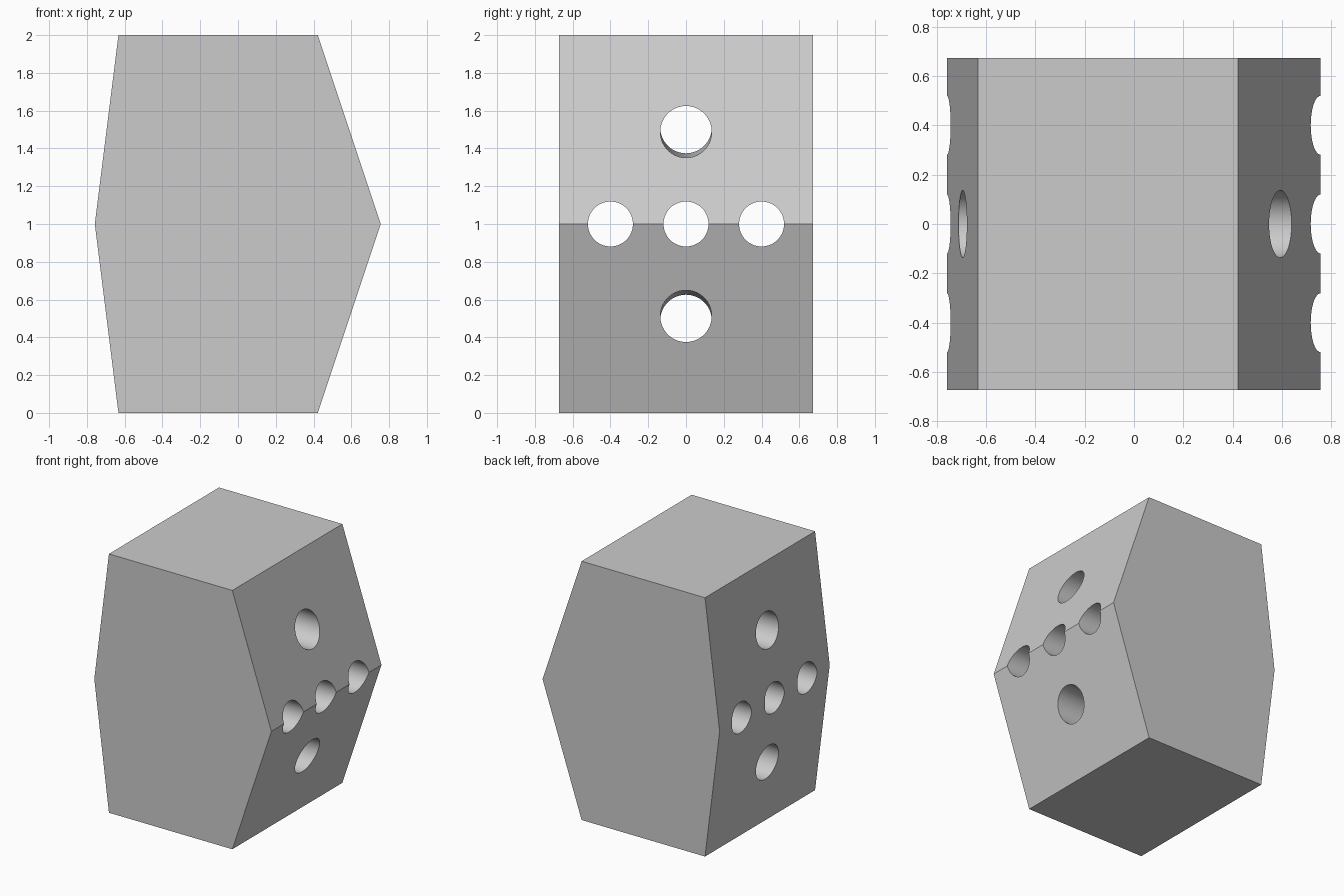
import bpy
import bmesh
import math
from mathutils import Vector

cube = bpy.data.objects.get("Cube")
if cube:
    bpy.data.objects.remove(cube, do_unlink=True)

HALF_DEPTH = 0.672

grey = bpy.data.materials.new("light grey")
grey.use_nodes = True
grey.diffuse_color = (0.6, 0.6, 0.6, 1)
grey.node_tree.nodes["Principled BSDF"].inputs["Base Color"].default_value = grey.diffuse_color


def extruded_block(name, profile):
    """Extrude an x-z profile along y."""
    bm = bmesh.new()
    face = bm.faces.new([bm.verts.new((x, -HALF_DEPTH, z)) for x, z in profile])
    ext = bmesh.ops.extrude_face_region(bm, geom=[face])["geom"]
    moved = [v for v in ext if isinstance(v, bmesh.types.BMVert)]
    bmesh.ops.translate(bm, verts=moved, vec=(0, 2 * HALF_DEPTH, 0))
    bmesh.ops.recalc_face_normals(bm, faces=bm.faces)
    mesh = bpy.data.meshes.new(name)
    bm.to_mesh(mesh)
    bm.free()
    mesh.materials.append(grey)
    obj = bpy.data.objects.new(name, mesh)
    bpy.context.collection.objects.link(obj)
    return obj


def drill(block, start, end, radius):
    """Cut a round hole along the line through two points."""
    start, end = Vector(start), Vector(end)
    axis = end - start
    bpy.ops.mesh.primitive_cylinder_add(
        vertices=96, radius=radius, depth=axis.length * 2,
        location=(start + end) / 2,
        rotation=axis.to_track_quat("Z", "Y").to_euler())
    cutter = bpy.context.object
    cutter.name = "hole_cutter"
    cutter.hide_render = True
    cutter.data.materials.append(grey)
    cut = block.modifiers.new("hole", "BOOLEAN")
    cut.operation = "DIFFERENCE"
    cut.solver = "EXACT"
    cut.object = cutter
    bpy.context.view_layer.objects.active = block
    bpy.ops.object.modifier_apply(modifier=cut.name)
    bpy.data.objects.remove(cutter, do_unlink=True)


# Six-sided block, ridged on both sides
block = extruded_block("drilled_block", [
    (-0.633, 0), (0.422, 0), (0.756, 1), (0.422, 2), (-0.633, 2), (-0.758, 1)])

# Row of three level holes along the ridges
for y in (-0.4, 0, 0.4):
    drill(block, (-0.75, y, 1), (0.75, y, 1), 0.119)

# Larger, slightly slanted holes above and below
for side in (-1, 1):
    drill(block, (-0.69, 0, 1 + side * 0.51), (0.59, 0, 1 + side * 0.488), 0.136)

# Smooth hole walls, crisp outer edges
bpy.ops.object.select_all(action="DESELECT")
block.select_set(True)
bpy.context.view_layer.objects.active = block
bpy.ops.object.shade_smooth_by_angle(angle=math.radians(8))
